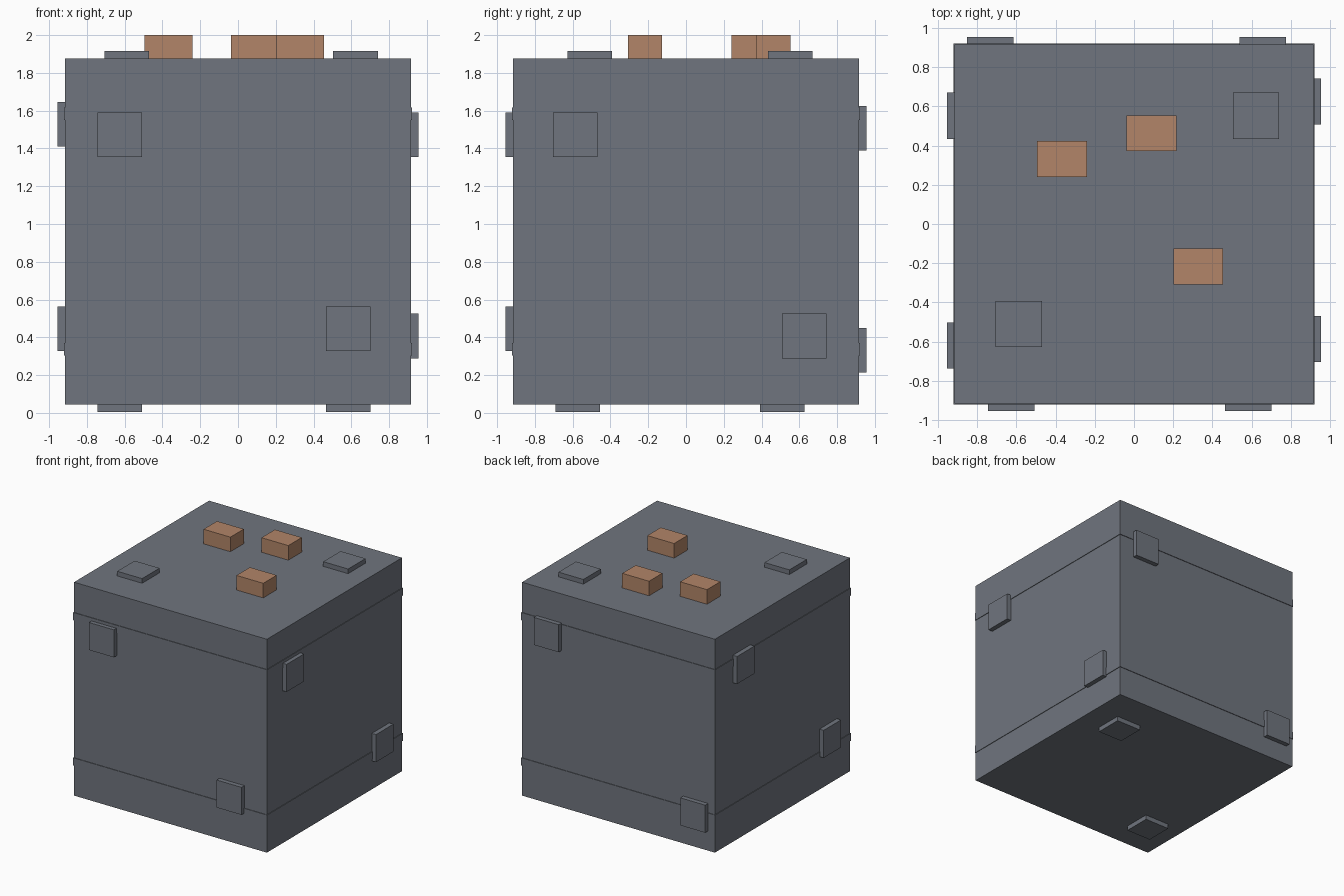
import bpy
from mathutils import Vector

cube = bpy.data.objects.get("Cube")
if cube:
    bpy.data.objects.remove(cube, do_unlink=True)


def material(name, rgb):
    mat = bpy.data.materials.new(name)
    mat.use_nodes = True
    mat.diffuse_color = (*rgb, 1)
    mat.node_tree.nodes["Principled BSDF"].inputs["Base Color"].default_value = (*rgb, 1)
    return mat


steel = material("blue grey steel", (0.162, 0.178, 0.209))
copper = material("copper orange", (0.445, 0.235, 0.138))


def box(name, center, size, mat):
    bpy.ops.mesh.primitive_cube_add(size=1, location=center)
    obj = bpy.context.object
    obj.name = name
    obj.scale = size
    bpy.ops.object.transform_apply(location=False, rotation=False, scale=True)
    obj.data.materials.append(mat)
    return obj


HALF = 0.915      # half the width of the body
MID = 0.96        # height of the body's centre
PLATE = 0.236     # plate width
THICK = 0.04      # plate thickness

# Main cube
box("body", (0, 0, MID), (2 * HALF,) * 3, steel)

# Thin raised bands around the four sides
for name, z in (("lower_band", 0.337), ("upper_band", 1.583)):
    box(name, (0, 0, z), (2 * HALF + 0.01, 2 * HALF + 0.01, 0.066), steel)

# Two square plates on every face: (axis, side, plate centres)
plates = {
    "front": (1, -1, ((-0.627, 1.472), (0.583, 0.445))),
    "back": (1, 1, ((-0.733, 0.332), (0.657, 1.508))),
    "left": (0, 1, ((-0.587, 1.472), (0.625, 0.407))),
    "right": (0, -1, ((0.553, 1.527), (-0.62, 0.445))),
    "top": (2, 1, ((0.622, 0.553), (-0.588, -0.51))),
    "bottom": (2, -1, ((0.583, 0.51), (-0.627, -0.572))),
}
for face, (axis, side, spots) in plates.items():
    for number, spot in enumerate(spots, 1):
        center = list(spot)
        center.insert(axis, side * (HALF + THICK / 2) + (MID if axis == 2 else 0))
        size = Vector((PLATE,) * 3)
        size[axis] = THICK
        box(f"{face}_plate_{number}", center, size, steel)

# Copper blocks standing on the top
for number, (x, y) in enumerate(((-0.368, 0.332), (0.09, 0.463), (0.328, -0.217)), 1):
    box(f"top_block_{number}", (x, y, 1.9375), (0.254, 0.182, 0.125), copper)
